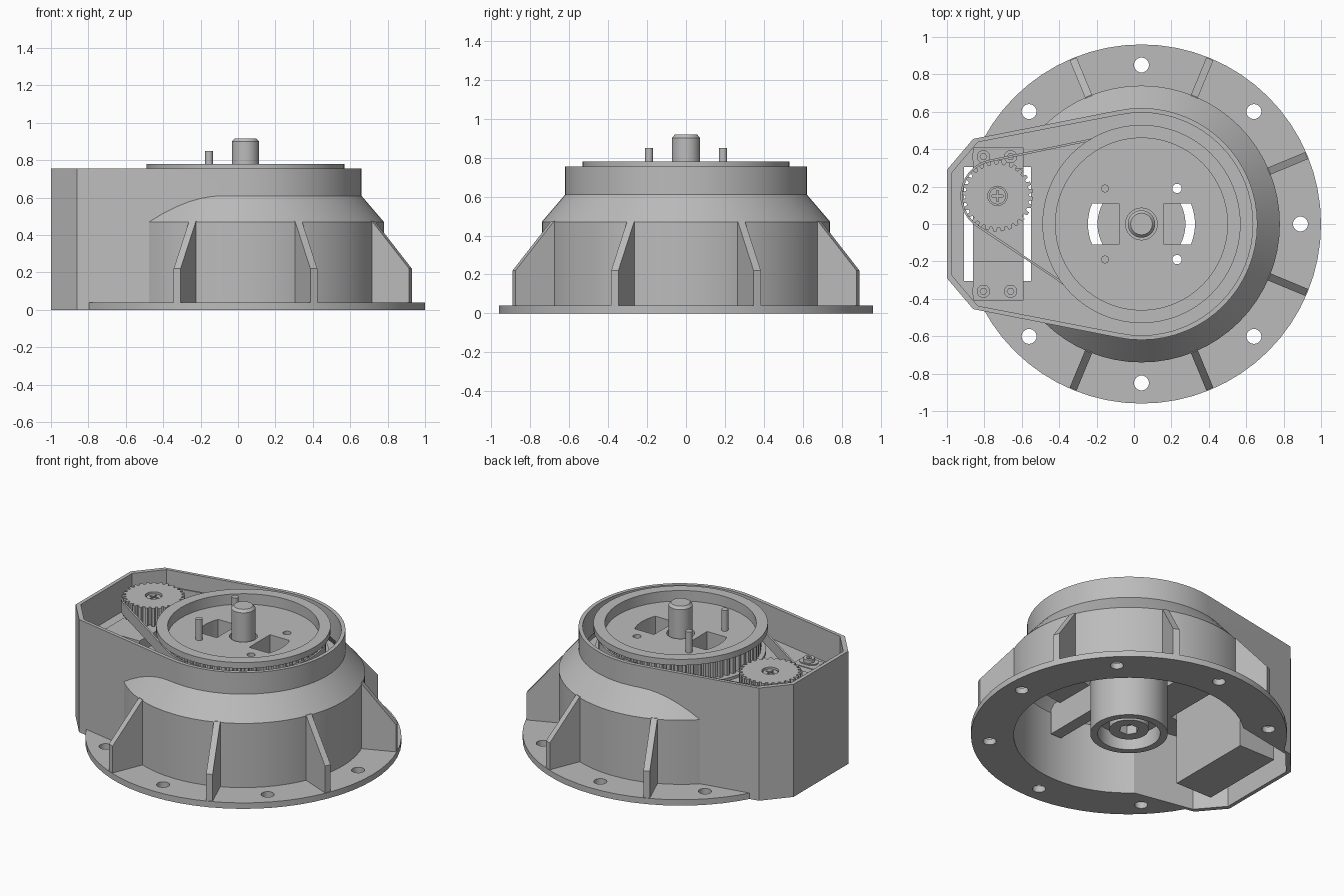
import bpy, bmesh
from math import sin, cos, pi, radians
from mathutils import Matrix, Vector
from mathutils.geometry import convex_hull_2d

if "Cube" in bpy.data.objects:
    bpy.data.objects.remove(bpy.data.objects["Cube"])

CX = 0.04            # axis of the round housing
GEAR = (-0.73, 0.15)  # axis of the motor gear

grey = bpy.data.materials.new("plain_grey")
grey.use_nodes = True
grey.diffuse_color = (0.5, 0.5, 0.5, 1)
grey.node_tree.nodes["Principled BSDF"].inputs["Base Color"].default_value = (0.5, 0.5, 0.5, 1)


def finish(name, bm, matrix=None):
    bmesh.ops.recalc_face_normals(bm, faces=bm.faces)
    if matrix:
        bm.transform(matrix)
    mesh = bpy.data.meshes.new(name)
    bm.to_mesh(mesh)
    bm.free()
    mesh.materials.append(grey)
    ob = bpy.data.objects.new(name, mesh)
    bpy.context.collection.objects.link(ob)
    return ob


def prism(name, pts, z0, z1, matrix=None):
    bm = bmesh.new()
    face = bm.faces.new([bm.verts.new((p[0], p[1], z0)) for p in pts])
    top = bmesh.ops.extrude_face_region(bm, geom=[face])["geom"]
    verts = [v for v in top if isinstance(v, bmesh.types.BMVert)]
    bmesh.ops.translate(bm, verts=verts, vec=(0, 0, z1 - z0))
    return finish(name, bm, matrix)


def box(name, x0, x1, y0, y1, z0, z1):
    return prism(name, [(x0, y0), (x1, y0), (x1, y1), (x0, y1)], z0, z1)


def circle(x, y, r, n=64):
    return [(x + r * cos(2 * pi * i / n), y + r * sin(2 * pi * i / n)) for i in range(n)]


def disc(name, x, y, r, z0, z1, n=64):
    return prism(name, circle(x, y, r, n), z0, z1)


def lathe(name, profile, x=CX, y=0, n=64):
    bm = bmesh.new()
    rings = [[bm.verts.new((px, py, z)) for px, py in circle(x, y, r, n)] for r, z in profile]
    for a, b in zip(rings, rings[1:]):
        for i in range(n):
            j = (i + 1) % n
            bm.faces.new((a[i], a[j], b[j], b[i]))
    bm.faces.new(rings[0])
    bm.faces.new(rings[-1])
    return finish(name, bm)


def hull(pts):
    return [pts[i] for i in convex_hull_2d([Vector(p) for p in pts])]


def toothed(x, y, r, depth, teeth):
    pts = []
    for i in range(teeth):
        for f, rad in ((0, r - depth), (0.3, r - depth), (0.45, r), (0.85, r)):
            a = 2 * pi * (i + f) / teeth
            pts.append((x + rad * cos(a), y + rad * sin(a)))
    return pts


def boolean(ob, others, op="DIFFERENCE"):
    for other in others:
        mod = ob.modifiers.new("boolean", "BOOLEAN")
        mod.operation, mod.solver, mod.object = op, "EXACT", other
        graph = bpy.context.evaluated_depsgraph_get()
        mesh = bpy.data.meshes.new_from_object(ob.evaluated_get(graph))
        ob.modifiers.clear()
        ob.data = mesh
        bpy.data.objects.remove(other)


def tower_outline(inset):
    corners = [(x + inset, s * (y - inset * 0.7))
               for x, y in ((-1, 0.29), (-0.86, 0.455)) for s in (1, -1)]
    return hull(circle(CX, 0, 0.62 - inset) + corners)


# Housing: flanged bell merged with the motor tower, then hollowed
housing = lathe("housing", [(0.96, 0), (0.96, 0.04), (0.74, 0.04), (0.74, 0.47),
                            (0.62, 0.61), (0.6, 0.633)])
boolean(housing, [prism("tower", tower_outline(0), 0, 0.755)], "UNION")
boolean(housing, [
    lathe("bell_cutter", [(0.7, -0.1), (0.7, 0.455), (0.59, 0.585), (0.57, 0.61)]),
    prism("tower_cutter", tower_outline(0.025), -0.2, 1)])
boolean(housing, [disc("bolt_hole", CX + 0.85 * cos(a), 0.85 * sin(a), 0.04, -0.1, 0.1, 24)
                  for a in (i * pi / 4 for i in range(8) if i != 4)])

# Six radial ribs
rib = [(0.72, 0.03), (0.955, 0.03), (0.955, 0.22), (0.74, 0.475), (0.72, 0.475)]
for i, angle in enumerate((22.5, 67.5, 112.5, -22.5, -67.5, -112.5)):
    place = (Matrix.Translation((CX, 0, 0)) @ Matrix.Rotation(radians(angle), 4, "Z")
             @ Matrix.Rotation(pi / 2, 4, "X"))
    prism(f"rib_{i + 1}", rib, -0.02, 0.02, place)

# Inner deck with motor window and hub opening
deck = prism("deck", tower_outline(0.015), 0.48, 0.54)
boolean(deck, [box("window", -0.91, -0.55, -0.305, 0.305, 0.3, 0.8),
               disc("hub_opening", CX, 0, 0.33, 0.3, 0.8)])

# Bearing hub, its support arms and the bolt seen from below
hub = disc("hub", CX, 0, 0.235, 0.01, 0.58)
boolean(hub, [disc("bearing_seat", CX, 0, 0.19, -0.1, 0.12)])
for side in (1, -1):
    y0, y1 = sorted((side * 0.22, side * 0.69))
    box("hub_arm_" + ("back" if side > 0 else "front"), CX - 0.04, CX + 0.04, y0, y1, 0.3, 0.5)
bolt = disc("hub_bolt", CX, 0, 0.12, 0.04, 0.15, 32)
boolean(bolt, [disc("hex_socket", CX, 0, 0.06, 0, 0.1, 6)])

# Large toothed pulley with rims, recess, slots and holes
pulley = prism("pulley", toothed(CX, 0, 0.49, 0.022, 64), 0.6, 0.76)
boolean(pulley, [disc("top_rim", CX, 0, 0.53, 0.74, 0.78),
                 disc("bottom_rim", CX, 0, 0.52, 0.59, 0.61)], "UNION")
cutters = [disc("recess", CX, 0, 0.46, 0.71, 0.9),
           disc("shaft_hole", CX, 0, 0.085, 0.5, 0.9, 32)]
for s in (1, -1):
    cutters.append(disc("pin_hole", CX + 0.19, s * 0.19, 0.025, 0.5, 0.9, 24))
    arc = [(CX + s * 0.286 * cos(a), 0.286 * sin(a))
           for a in (radians(-22.6 + 45.2 * i / 8) for i in range(9))]
    cutters.append(prism("slot", [(CX + s * 0.12, -0.11)] + arc + [(CX + s * 0.12, 0.11)],
                         0.5, 0.9))
boolean(pulley, cutters)
for s in (1, -1):
    disc("drive_pin_" + ("back" if s > 0 else "front"), CX - 0.195, s * 0.19, 0.021, 0.6, 0.85, 24)

# Central shaft with chamfered tip
lathe("shaft", [(0.073, 0.1), (0.073, 0.9), (0.058, 0.917)], n=32)

# Motor gear with a cross-head screw
gear = prism("motor_gear", toothed(*GEAR, 0.19, 0.02, 28), 0.6, 0.72)
boolean(gear, [disc("screw_recess", *GEAR, 0.052, 0.69, 0.8, 24)])
screw = disc("gear_screw", *GEAR, 0.045, 0.66, 0.71, 24)
gx, gy = GEAR
boolean(screw, [box("cross_a", gx - 0.03, gx + 0.03, gy - 0.006, gy + 0.006, 0.695, 0.8),
                box("cross_b", gx - 0.006, gx + 0.006, gy - 0.03, gy + 0.03, 0.695, 0.8)])

# Drive belt around both wheels
belt = prism("belt", hull(circle(CX, 0, 0.502) + circle(*GEAR, 0.198)), 0.62, 0.7)
boolean(belt, [prism("belt_cutter", hull(circle(CX, 0, 0.49) + circle(*GEAR, 0.186)), 0.5, 0.8)])

# Motor: case, raised top, mounting tabs and screws
box("motor_case", -0.86, -0.59, -0.3, 0.3, 0.03, 0.56)
box("motor_top", -0.86, -0.59, -0.2, 0.3, 0.55, 0.585)
disc("motor_spindle", *GEAR, 0.06, 0.57, 0.62, 24)
for s, end in ((1, "back"), (-1, "front")):
    y0, y1 = sorted((s * 0.29, s * 0.41))
    box("motor_tab_" + end, -0.86, -0.59, y0, y1, 0.54, 0.565)
    for x, side in ((-0.805, "outer"), (-0.66, "inner")):
        oval = hull(circle(x - 0.02, s * 0.36, 0.042, 24) + circle(x + 0.02, s * 0.36, 0.042, 24))
        prism(f"washer_{end}_{side}", oval, 0.56, 0.572)
        head = disc(f"tab_screw_{end}_{side}", x, s * 0.36, 0.035, 0.5, 0.595, 24)
        boolean(head, [disc("socket", x, s * 0.36, 0.018, 0.58, 0.7, 6)])

# Smooth round walls, keep hard edges
bpy.ops.object.select_all(action="DESELECT")
for ob in bpy.context.collection.objects:
    if ob.type == "MESH":
        ob.select_set(True)
        bpy.context.view_layer.objects.active = ob
bpy.ops.object.shade_smooth_by_angle(angle=radians(25))
